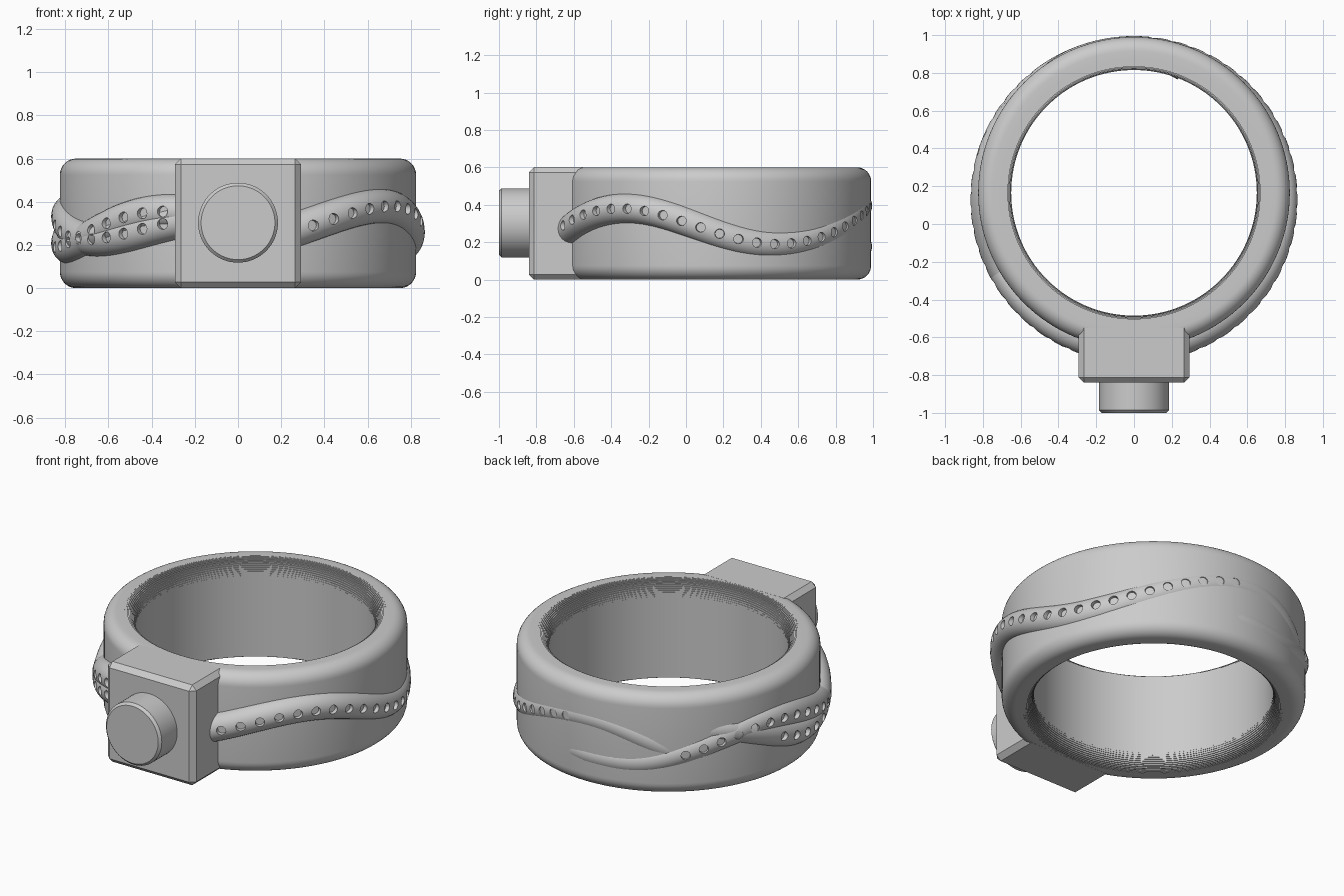
import bpy, bmesh
from math import sin, cos, pi, radians
from mathutils import Vector, Matrix

if "Cube" in bpy.data.objects:
    bpy.data.objects.remove(bpy.data.objects["Cube"])

CENTRE_Y = 0.165
HEIGHT = 0.6
OUTER, INNER = 0.825, 0.65
TUBE = 0.08

metal = bpy.data.materials.new("grey metal")
metal.use_nodes = True
grey = (0.6, 0.6, 0.6, 1)
metal.diffuse_color = grey
metal.node_tree.nodes["Principled BSDF"].inputs["Base Color"].default_value = grey


def add_object(name, bm):
    bmesh.ops.recalc_face_normals(bm, faces=bm.faces)
    mesh = bpy.data.meshes.new(name)
    bm.to_mesh(mesh)
    bm.free()
    mesh.materials.append(metal)
    obj = bpy.data.objects.new(name, mesh)
    bpy.context.collection.objects.link(obj)
    return obj


def select_only(obj):
    bpy.ops.object.select_all(action='DESELECT')
    obj.select_set(True)
    bpy.context.view_layer.objects.active = obj


def smooth(obj):
    select_only(obj)
    bpy.ops.object.shade_smooth_by_angle(angle=radians(30))


def loft(loops, closed):
    """Skin a list of closed point loops; cap the ends unless it is closed."""
    bm = bmesh.new()
    rows = [[bm.verts.new(p) for p in loop] for loop in loops]
    n = len(rows[0])
    pairs = list(zip(rows, rows[1:]))
    if closed:
        pairs.append((rows[-1], rows[0]))
    else:
        bm.faces.new(rows[0])
        bm.faces.new(rows[-1])
    for a, b in pairs:
        for i in range(n):
            j = (i + 1) % n
            bm.faces.new((a[i], a[j], b[j], b[i]))
    return bm


def around(angle, radius, z, side=1):
    """Point on the band, with the angle measured from the front."""
    return Vector((side * radius * sin(angle), CENTRE_Y - radius * cos(angle), z))


# Band: rounded outer edges, finely stepped inner edges
def band_profile():
    fillet, steps, wide, tall = 0.075, 12, 0.06, 0.09
    top = []
    for i in range(9):
        t = i / 8 * pi / 2
        top.append((OUTER - fillet + fillet * cos(t), HEIGHT - fillet + fillet * sin(t)))
    radius = INNER + wide
    level = HEIGHT
    for i in range(1, steps + 1):
        t = i / steps * pi / 2
        top.append((radius, level))
        level = HEIGHT - tall * (1 - cos(t))
        top.append((radius, level))
        radius = INNER + wide * (1 - sin(t))
    top.append((radius, level))
    return top + [(r, HEIGHT - z) for r, z in reversed(top)]


profile = band_profile()
SEGMENTS = 128
band = add_object("band", loft(
    [[around(2 * pi * s / SEGMENTS, r, z) for r, z in profile] for s in range(SEGMENTS)], True))
smooth(band)

# Square head with chamfered edges
bm = bmesh.new()
back, front = -0.55, -0.84
bmesh.ops.create_cube(bm, size=1, matrix=Matrix.Translation((0, (front + back) / 2, HEIGHT / 2))
                      @ Matrix.Diagonal((0.585, back - front, HEIGHT + 0.001, 1)))
edges = [e for e in bm.edges if min(v.co.y for v in e.verts) < back - 0.1]
bmesh.ops.bevel(bm, geom=edges, offset=0.028, segments=1, affect='EDGES')
add_object("head", bm)

# Round stud on the head
bm = bmesh.new()
bmesh.ops.create_cone(bm, cap_ends=True, segments=64, radius1=0.185, radius2=0.185, depth=0.2,
                      matrix=Matrix.Translation((0, -0.9, 0.303)) @ Matrix.Rotation(pi / 2, 4, 'X'))
rim = [e for e in bm.edges if all(v.co.y < -0.99 for v in e.verts)]
bmesh.ops.bevel(bm, geom=rim, offset=0.014, segments=1, affect='EDGES')
smooth(add_object("stud", bm))


# Wavy strands, which sink into the band towards the back
def wave(crests, angle):
    for (a, za), (b, zb) in zip(crests, crests[1:]):
        if angle <= b:
            t = (angle - a) / (b - a)
            return za + (zb - za) * (1 - cos(pi * t)) / 2
    return crests[-1][1]


def strand_centre(crests, end, deg):
    sink = 0.03 * max(0, 1 - (end - deg) / 25) ** 2
    return 0.785 + 0.035 * cos(radians(deg)) - sink, wave(crests, deg)


def make_strand(name, side, crests, end, last_hole):
    loops = []
    deg = 15
    while deg <= end:
        r, z = strand_centre(crests, end, deg)
        # Keep the width constant across the slope of the wave
        slope = (wave(crests, deg + 1) - wave(crests, deg - 1)) / (2 * radians(1) * r)
        stretch = (1 + slope * slope) ** 0.5
        loops.append([around(radians(deg), r + TUBE * cos(t), z + TUBE * stretch * sin(t), side)
                      for t in (2 * pi * i / 32 for i in range(32))])
        deg += 2
    strand = add_object(name, loft(loops, False))

    # Row of small round sockets
    cut = bmesh.new()
    deg = 23
    while deg <= last_hole:
        r, z = strand_centre(crests, end, deg)
        out = around(radians(deg), 1, 0, side) - Vector((0, CENTRE_Y, 0))
        place = Matrix.Translation(around(radians(deg), r + TUBE, z, side))
        bmesh.ops.create_cone(cut, cap_ends=True, segments=16, radius1=0.024, radius2=0.028,
                              depth=0.05, matrix=place @ out.to_track_quat('Z', 'Y').to_matrix().to_4x4())
        deg += 6.8
    cutter = add_object(name + "_socket_cutter", cut)
    cutter.hide_render = True
    mod = strand.modifiers.new("sockets", 'BOOLEAN')
    mod.operation = 'DIFFERENCE'
    mod.solver = 'EXACT'
    mod.object = cutter
    select_only(strand)
    bpy.ops.object.modifier_apply(modifier=mod.name)
    bpy.data.objects.remove(cutter)
    smooth(strand)


make_strand("left_strand", 1, [(-8, 0.2), (54, 0.38), (112, 0.19), (183, 0.395), (240, 0.18)], 225, 176)
make_strand("right_lower_strand", -1, [(5, 0.33), (53, 0.225), (103, 0.36), (165, 0.175), (220, 0.19)], 201, 140)
make_strand("right_upper_strand", -1, [(-30, 0.2), (22, 0.355), (77, 0.19), (130, 0.36)], 135, 101)
